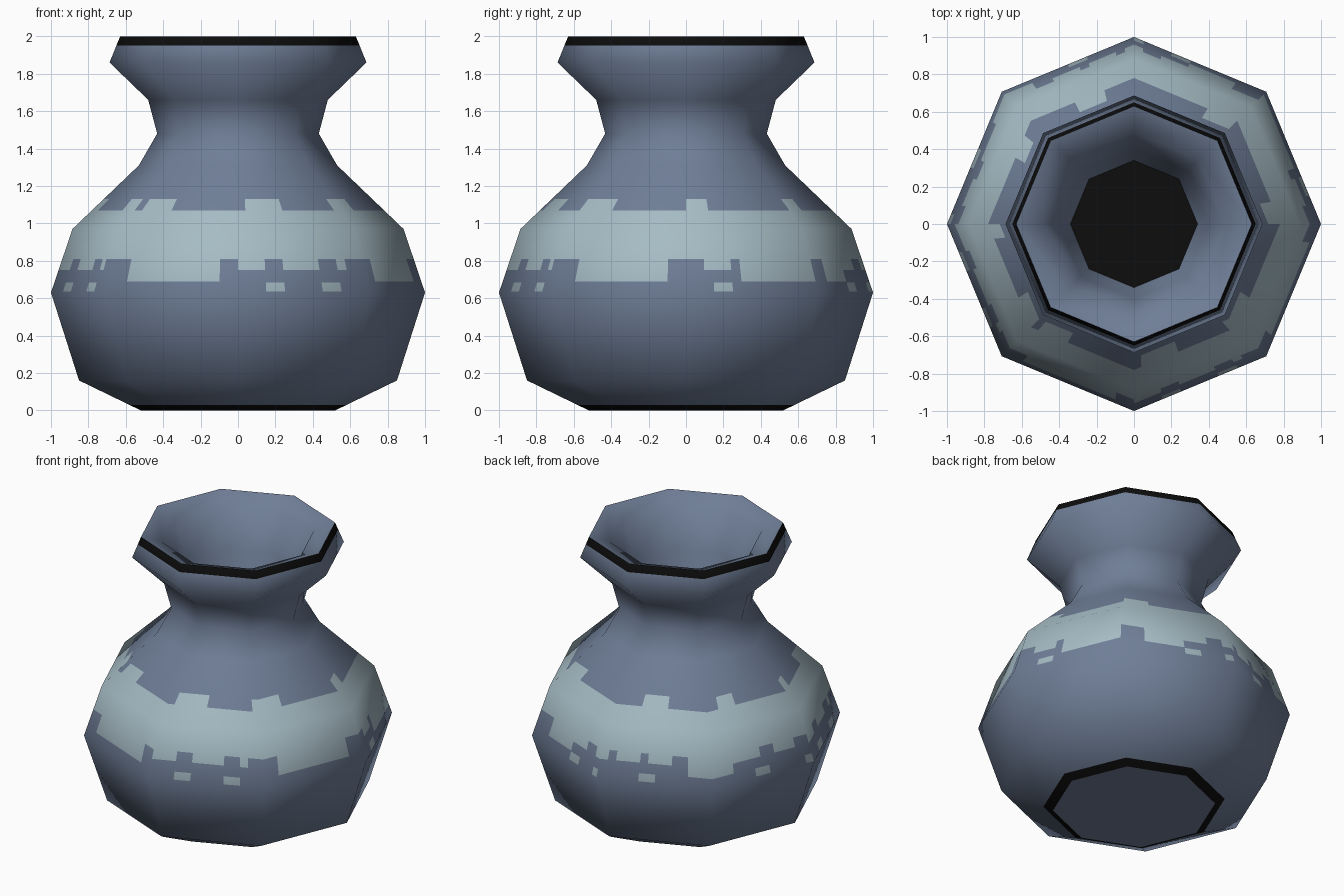
import bpy, math
from mathutils import Vector

if "Cube" in bpy.data.objects:
    bpy.data.objects.remove(bpy.data.objects["Cube"])

SIDES, COLS = 8, 14


def material(name, srgb):
    m = bpy.data.materials.new(name)
    lin = [((c / 255 + 0.055) / 1.055) ** 2.4 if c > 10 else c / 255 / 12.92 for c in srgb]
    m.diffuse_color = (*lin, 1)
    m.use_nodes = True
    m.node_tree.nodes["Principled BSDF"].inputs["Base Color"].default_value = m.diffuse_color
    return m


BLUE = material("slate blue glaze", (111, 126, 151))
PALE = material("pale glaze", (166, 188, 197))
BLACK = material("black trim", (13, 13, 13))


def profile_normals(prof):
    """Smooth 2D normals of a profile of (radius, height) points."""
    segs = []
    for (r0, z0), (r1, z1) in zip(prof, prof[1:]):
        segs.append(Vector((z1 - z0, r0 - r1)).normalized())
    out = [segs[0]]
    out += [(a + b).normalized() for a, b in zip(segs, segs[1:])]
    return out + [segs[-1]]


def with_rows(prof, heights):
    """Adds rows at extra heights to a rising profile, with blended normals."""
    nor = profile_normals(prof)
    rows = [(r, z, n) for (r, z), n in zip(prof, nor)]
    for h in heights:
        for i in range(len(prof) - 1):
            (r0, z0), (r1, z1) = prof[i], prof[i + 1]
            if z0 < h < z1:
                t = (h - z0) / (z1 - z0)
                rows.append((r0 + (r1 - r0) * t, h, nor[i].lerp(nor[i + 1], t)))
    return sorted(rows, key=lambda q: q[1])


def lathe(name, rows, cols, mats, rule=None):
    """Eight-sided turned shell; every side is cut into columns."""
    n = SIDES * cols
    verts, normals, faces, idx = [], [], [], []
    corner = [Vector((math.cos(k * math.tau / SIDES), math.sin(k * math.tau / SIDES)))
              for k in range(SIDES + 1)]
    for r, z, nn in rows:
        for i in range(n):
            s, c = divmod(i, cols)
            d = corner[s].lerp(corner[s + 1], c / cols)
            verts.append((d.x * r, d.y * r, z))
            normals.append(Vector((d.x * nn.x, d.y * nn.x, nn.y)).normalized())
    for j in range(len(rows) - 1):
        for i in range(n):
            k = (i + 1) % n
            faces.append((j * n + i, j * n + k, (j + 1) * n + k, (j + 1) * n + i))
            idx.append(rule((rows[j][1] + rows[j + 1][1]) / 2, *divmod(i, cols)) if rule else 0)
    me = bpy.data.meshes.new(name)
    me.from_pydata(verts, [], faces)
    for m in mats:
        me.materials.append(m)
    for p, m in zip(me.polygons, idx):
        p.material_index = m
        p.use_smooth = True
    me.update()
    me.normals_split_custom_set_from_vertices(normals)
    ob = bpy.data.objects.new(name, me)
    bpy.context.collection.objects.link(ob)
    return ob


def disc(name, r, z, mat, flip=False):
    pts = [(r * math.cos(k * math.tau / SIDES), r * math.sin(k * math.tau / SIDES), z)
           for k in range(SIDES)]
    me = bpy.data.meshes.new(name)
    me.from_pydata(pts[::-1] if flip else pts, [], [tuple(range(SIDES))])
    me.materials.append(mat)
    bpy.context.collection.objects.link(bpy.data.objects.new(name, me))


# Ragged edges of the pale band, one entry per side, starting at +x
LOWER = ["22111200000000", "22200000111221", "12111211122000", "00011112211122",
         "11122111122122", "22000000000022", "11122111122122", "22000000000022"]
SPOTS = [(3, 4), (8, 9, 13), (5, 6), (6, 7, 13), (3, 4, 9, 10), (), (3, 4, 9, 10), ()]
UPPER = [(0, 1, 2, 6, 7, 8, 9, 10, 11, 12, 13), (0, 1, 2, 3), (4, 5, 6, 7), (2, 3, 4),
         (0, 1, 10, 11, 12, 13), (1, 2, 3, 4), (1, 2, 3, 4, 5, 13), (0, 1, 2, 3)]
UPPER[0] = (0, 1, 2)


def paint(z, side, col):
    if z < 0.03 or z > 1.95:
        return 2
    if 0.64 < z < 0.685:
        return 1 if col in SPOTS[side] else 0
    if 0.69 < z < 1.07:
        level = int(LOWER[side][col])
        return 1 if z > (0.69, 0.75, 0.81)[level] else 0
    if 1.07 < z < 1.13:
        return 1 if col in UPPER[side] else 0
    return 0


# Outer body of the vase
outer = [(0.52, 0), (0.85, 0.16), (1.0, 0.63), (0.885, 0.97), (0.53, 1.31),
         (0.432, 1.48), (0.48, 1.66), (0.687, 1.86), (0.63, 2.0)]
lathe("vase_body", with_rows(outer, [0.03, 0.635, 0.685, 0.69, 0.75, 0.81, 1.07, 1.13, 1.95]),
      COLS, [BLUE, PALE, BLACK], paint)

# Lip and inside of the neck
inner = [(0.63, 2.0), (0.49, 1.95), (0.40, 1.68), (0.34, 1.48)]
lathe("vase_mouth", [(r, z, n) for (r, z), n in zip(inner, profile_normals(inner))], 1, [BLUE])

# Dark opening and flat base
disc("neck_hole", 0.34, 1.48, BLACK)
disc("vase_base", 0.52, 0, BLUE, True)
